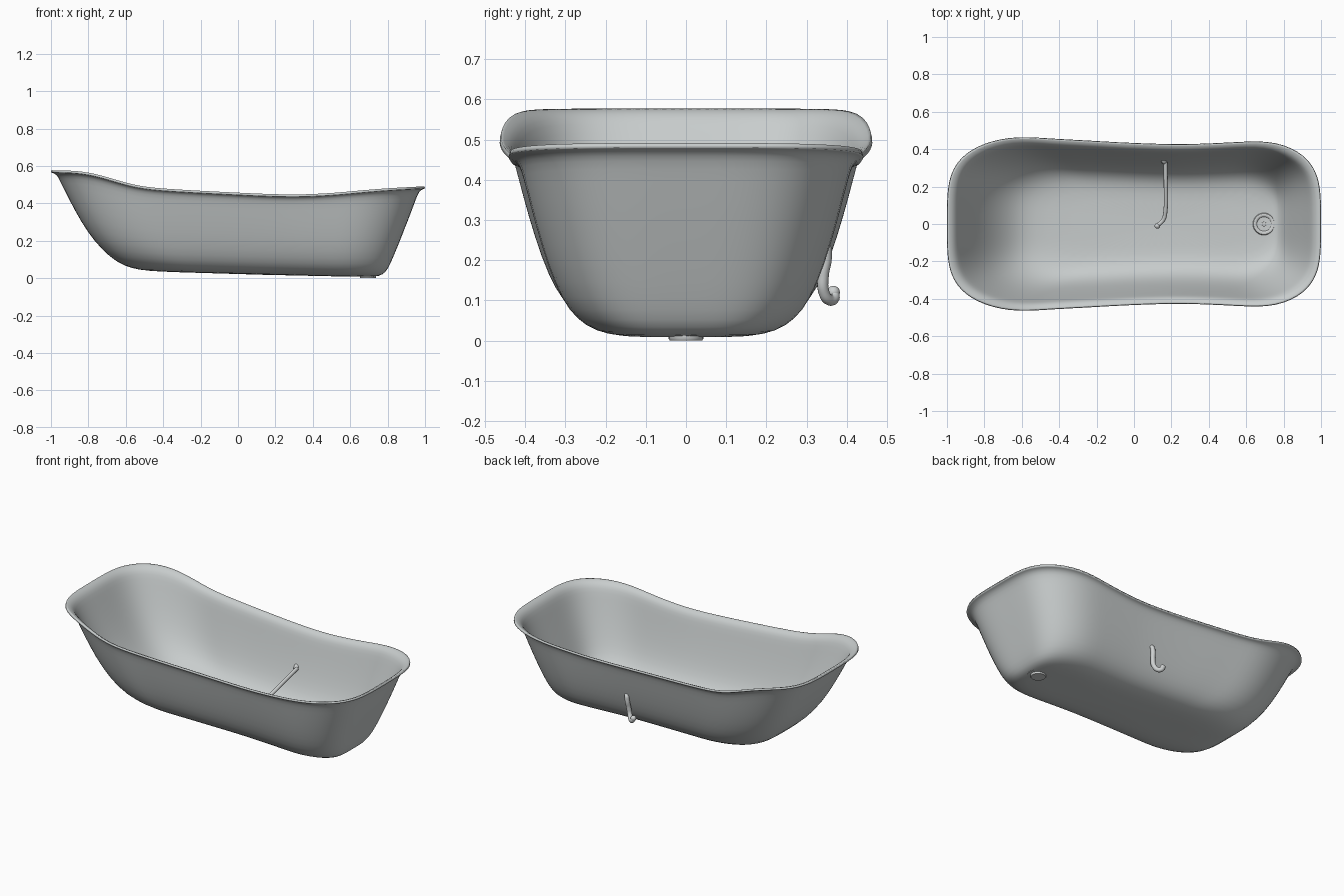
import bpy, bmesh, math
from mathutils import Vector

old = bpy.data.objects.get("Cube")
if old:
    bpy.data.objects.remove(old, do_unlink=True)


def material(name, color):
    m = bpy.data.materials.new(name)
    m.use_nodes = True
    m.diffuse_color = color
    m.node_tree.nodes["Principled BSDF"].inputs["Base Color"].default_value = color
    return m


ENAMEL = material("pale grey enamel", (0.58, 0.61, 0.61, 1))
METAL = material("light grey metal", (0.62, 0.64, 0.64, 1))


def add_object(name, bm, mat):
    me = bpy.data.meshes.new(name)
    bm.to_mesh(me)
    bm.free()
    me.materials.append(mat)
    ob = bpy.data.objects.new(name, me)
    bpy.context.collection.objects.link(ob)
    return ob


def smooth(ob, angle=40):
    bpy.ops.object.select_all(action="DESELECT")
    ob.select_set(True)
    bpy.context.view_layer.objects.active = ob
    bpy.ops.object.shade_smooth_by_angle(angle=math.radians(angle))


def interp(points, x):
    """Smooth curve through points (Hermite with averaged slopes)."""
    x = min(max(x, points[0][0]), points[-1][0])
    last = len(points) - 1

    def slope(i):
        a, b = points[max(i - 1, 0)], points[min(i + 1, last)]
        return (b[1] - a[1]) / (b[0] - a[0])

    for i in range(last):
        (x0, y0), (x1, y1) = points[i], points[i + 1]
        if x <= x1:
            h = x1 - x0
            u = (x - x0) / h
            return (y0 * (1 + 2 * u) * (1 - u) ** 2 + y1 * u * u * (3 - 2 * u)
                    + h * u * (1 - u) * (slope(i) * (1 - u) - slope(i + 1) * u))


# Bathtub: rounded-rectangle rings lofted from the floor to the rolled rim
THICK = 0.012
RIM_Z = [(-1, .578), (-.85, .573), (-.75, .556), (-.6, .51), (-.5, .488),
         (0, .458), (.3, .448), (.5, .456), (.75, .478), (1, .492)]
RIM_W = [(-1, .49), (-.66, .488), (-.4, .457), (.2, .427), (.5, .442), (.75, .48), (1, .485)]
# height share, left end, right end, width share
LEVELS = [(0, -.42, .69, .30), (.02, -.53, .757, .45), (.06, -.61, .788, .56),
          (.15, -.685, .812, .66), (.3, -.765, .842, .74), (.5, -.84, .88, .81),
          (.75, -.91, .927, .88), (.91, -.95, .955, .92), (.965, -.965, .968, .942),
          (.992, -.983, .984, .97), (1, -1, 1, 1)]
SEGMENTS = 72


def floor_z(x):
    return .022 - .026 * x


bm = bmesh.new()
rings = []
for t, left, right, width in LEVELS:
    ring = []
    for j in range(SEGMENTS):
        a = math.tau * j / SEGMENTS
        c, s = math.cos(a), math.sin(a)
        r = (abs(c) ** 4 + abs(s) ** 4) ** -.25
        x = (left + right) / 2 + (right - left) / 2 * c * r
        # width follows the rim outline above this point
        y = interp(RIM_W, c * r) * width * s * r
        z = floor_z(x) + (interp(RIM_Z, x) - THICK - floor_z(x)) * t
        ring.append(bm.verts.new((x, y, z)))
    rings.append(ring)
for low, high in zip(rings, rings[1:]):
    for j in range(SEGMENTS):
        k = (j + 1) % SEGMENTS
        bm.faces.new((low[j], low[k], high[k], high[j]))
bm.faces.new(rings[0][::-1])
tub = add_object("bathtub", bm, ENAMEL)
smooth(tub, 180)
sub = tub.modifiers.new("rounding", "SUBSURF")
sub.levels = sub.render_levels = 1
wall = tub.modifiers.new("wall", "SOLIDIFY")
wall.thickness = THICK
wall.offset = -1


# Drain: turned flange, sunken dish, grate spokes and underside fitting
def lathe(name, profile, center, steps=40):
    bm = bmesh.new()
    verts = [bm.verts.new((r, 0, z)) for r, z in profile]
    edges = [bm.edges.new(p) for p in zip(verts, verts[1:])]
    bmesh.ops.spin(bm, geom=verts + edges, axis=(0, 0, 1), cent=(0, 0, 0),
                   angle=math.tau, steps=steps)
    bmesh.ops.remove_doubles(bm, verts=bm.verts, dist=.0002)
    bmesh.ops.recalc_face_normals(bm, faces=bm.faces)
    ob = add_object(name, bm, METAL)
    ob.location = center
    smooth(ob)
    return ob


DRAIN = Vector((.695, 0, floor_z(.695) + THICK))
lathe("drain_flange", [(0, .002), (.036, .002), (.04, .009), (.048, .012),
                       (.056, .01), (.06, .004), (.06, -.004)], DRAIN)
lathe("drain_hub", [(0, .009), (.011, .009), (.013, .002)], DRAIN, 24)
lathe("drain_underside", [(0, 0), (.04, 0), (.043, .004), (.043, .012)],
      (DRAIN.x, DRAIN.y, 0))
bm = bmesh.new()
for i in range(6):
    a = math.tau * i / 6
    made = bmesh.ops.create_cube(bm, size=1)["verts"]
    for v in made:
        px, py = v.co.x * .03 + .025, v.co.y * .007
        v.co = (px * math.cos(a) - py * math.sin(a),
                px * math.sin(a) + py * math.cos(a), .005 + v.co.z * .006)
spokes = add_object("drain_spokes", bm, METAL)
spokes.location = DRAIN


# Pipe through the back wall: thin arm inside, curled hook outside
def tube(name, radius, points):
    cu = bpy.data.curves.new(name, "CURVE")
    cu.dimensions = "3D"
    cu.bevel_depth = radius
    cu.bevel_resolution = 4
    cu.resolution_u = 8
    cu.use_fill_caps = True
    cu.materials.append(METAL)
    sp = cu.splines.new("BEZIER")
    sp.bezier_points.add(len(points) - 1)
    for bp, co in zip(sp.bezier_points, points):
        bp.co = co
        bp.handle_left_type = bp.handle_right_type = "AUTO"
    ob = bpy.data.objects.new(name, cu)
    bpy.context.collection.objects.link(ob)
    bpy.ops.object.select_all(action="DESELECT")
    ob.select_set(True)
    bpy.context.view_layer.objects.active = ob
    bpy.ops.object.convert(target="MESH")
    smooth(bpy.context.object, 60)


def ball(name, radius, center):
    bm = bmesh.new()
    bmesh.ops.create_uvsphere(bm, u_segments=20, v_segments=12, radius=radius)
    ob = add_object(name, bm, METAL)
    ob.location = center
    smooth(ob, 180)


arm = [(.168, .33, .23), (.17, .2, .2), (.168, .07, .165), (.158, .025, .152), (.125, -.01, .145)]
hook = [(.162, .328, .225), (.16, .342, .236), (.155, .349, .21), (.15, .342, .165),
        (.142, .342, .125), (.125, .355, .102), (.108, .368, .105), (.1, .367, .12)]
tube("inner_arm", .011, arm)
ball("arm_tip", .015, arm[-1])
tube("outer_hook", .014, hook)
ball("hook_tip", .016, hook[-1])
ball("hook_top", .016, hook[1])
